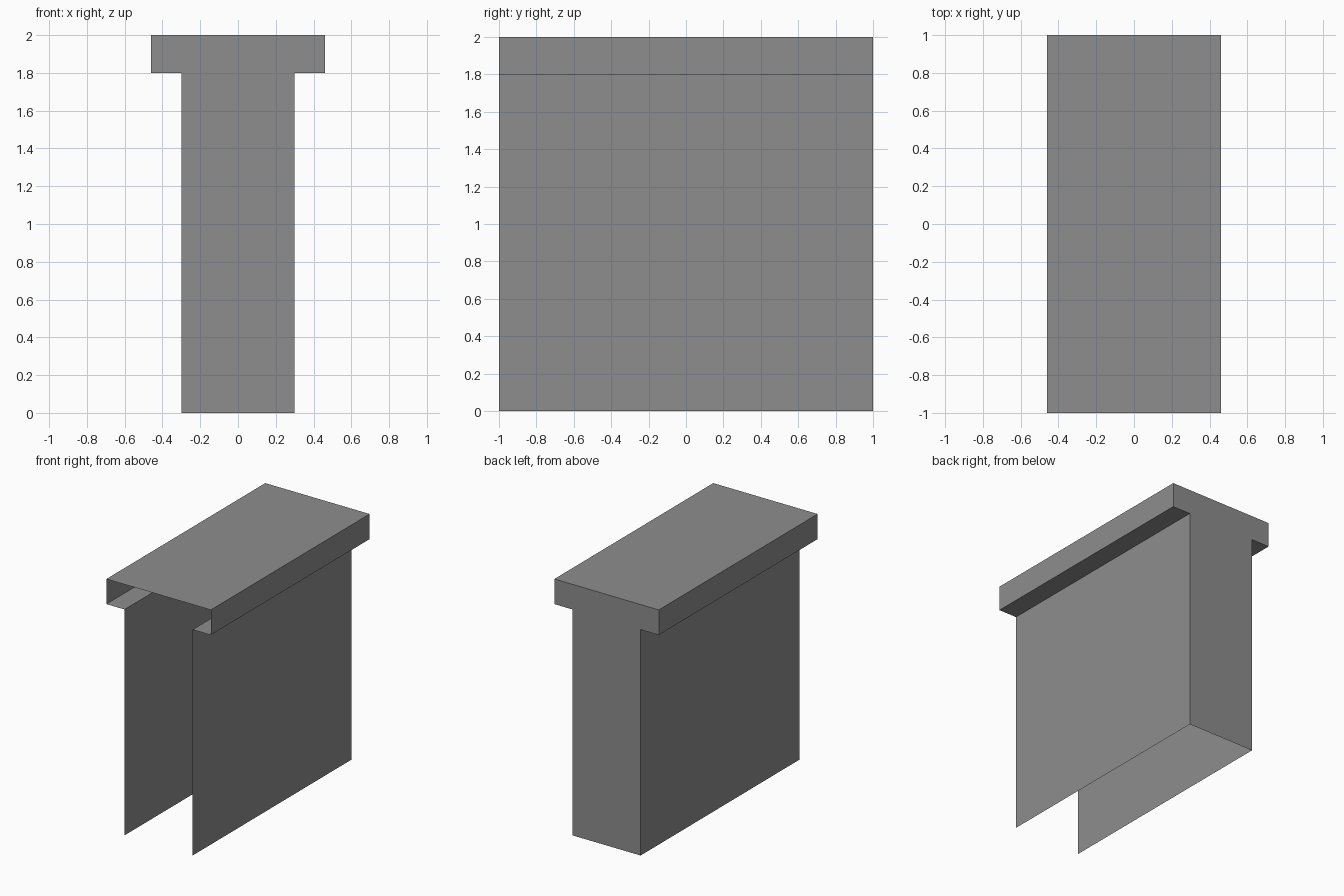
import bpy
import bmesh

default = bpy.data.objects.get("Cube")
if default:
    bpy.data.objects.remove(default, do_unlink=True)

# Plain grey for the whole shell
grey = bpy.data.materials.new("mid_grey")
grey.use_nodes = True
colour = (0.27, 0.27, 0.27, 1)
grey.diffuse_color = colour
grey.node_tree.nodes["Principled BSDF"].inputs["Base Color"].default_value = colour

WEB, CAP = 0.30, 0.46        # half widths
LEDGE, TOP, DEPTH = 1.80, 2.0, 1.0

# T-shaped cross-section, open along the bottom
half = [(WEB, 0), (WEB, LEDGE), (CAP, LEDGE), (CAP, TOP)]
profile = half + [(-x, z) for x, z in reversed(half)]

bm = bmesh.new()
front = [bm.verts.new((x, -DEPTH, z)) for x, z in profile]
back = [bm.verts.new((x, DEPTH, z)) for x, z in profile]

# Side walls, ledges and top
for i in range(len(profile) - 1):
    bm.faces.new((front[i], back[i], back[i + 1], front[i + 1]))

# Back wall; the front stays open
bm.faces.new(list(reversed(back)))
bm.normal_update()

mesh = bpy.data.meshes.new("open_t_shell")
bm.to_mesh(mesh)
bm.free()
mesh.materials.append(grey)
shell = bpy.data.objects.new("open_t_shell", mesh)
bpy.context.collection.objects.link(shell)
